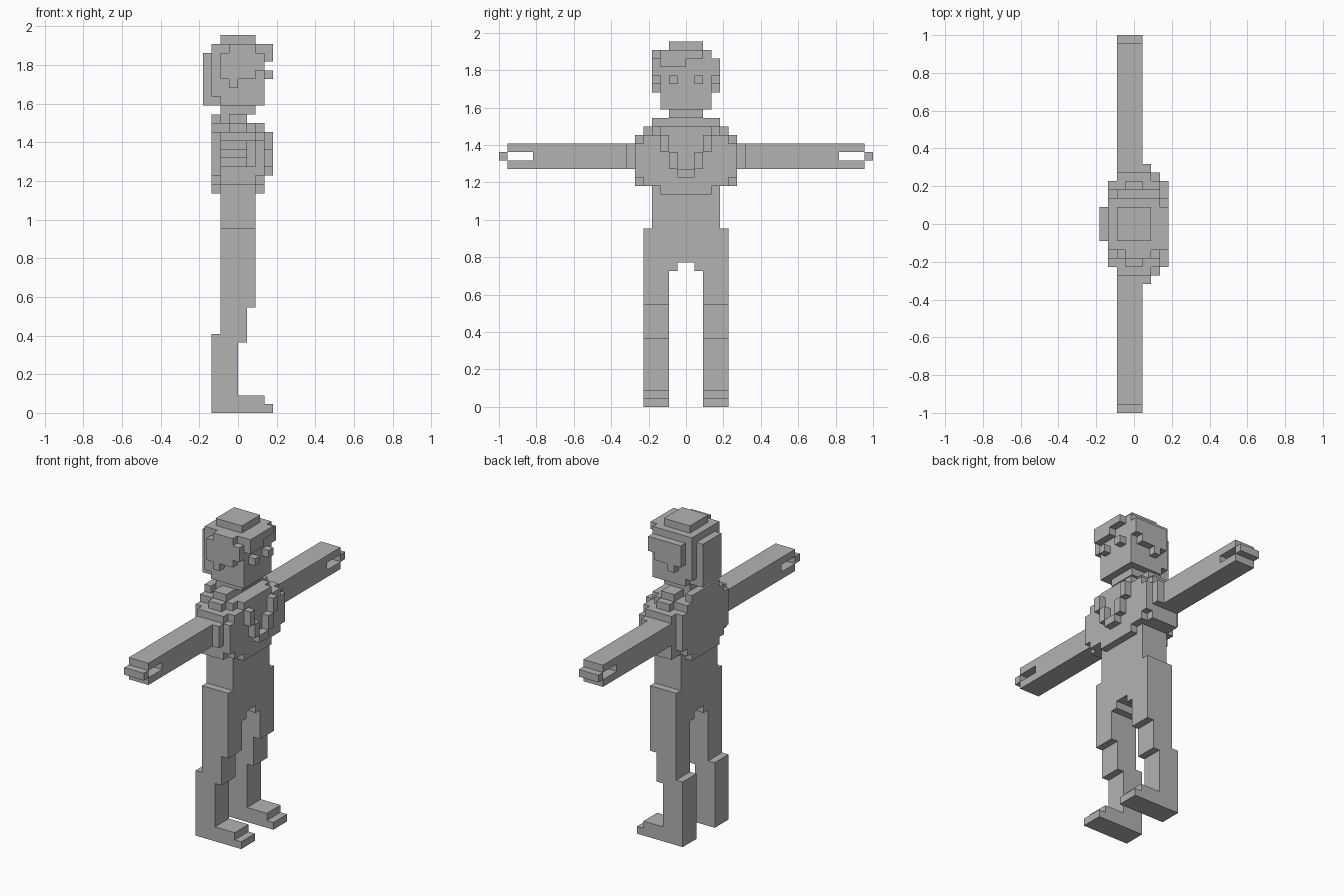
import bpy, bmesh

cube = bpy.data.objects.get("Cube")
if cube:
    bpy.data.objects.remove(cube, do_unlink=True)

U = 1 / 22  # size of one block

grey = bpy.data.materials.new("plain grey")
grey.use_nodes = True
GREY = (0.45, 0.45, 0.45, 1)
grey.diffuse_color = GREY
grey.node_tree.nodes["Principled BSDF"].inputs["Base Color"].default_value = GREY


def make(name, boxes, side=1):
    """Boxes are (x0, x1, y0, y1, z0, z1) in blocks; side -1 mirrors in y."""
    bm = bmesh.new()
    for x0, x1, y0, y1, z0, z1 in boxes:
        verts = bmesh.ops.create_cube(bm, size=1)["verts"]
        for v in verts:
            v.co.x = U * (x1 if v.co.x > 0 else x0)
            v.co.y = U * side * (y1 if v.co.y > 0 else y0)
            v.co.z = U * (z1 if v.co.z > 0 else z0)
    bmesh.ops.recalc_face_normals(bm, faces=bm.faces)
    mesh = bpy.data.meshes.new(name)
    bm.to_mesh(mesh)
    bm.free()
    mesh.materials.append(grey)
    obj = bpy.data.objects.new(name, mesh)
    bpy.context.collection.objects.link(obj)


def layer(x0, x1, rows):
    """Symmetric rows (half width, z0, z1) forming one upright layer."""
    return [(x0, x1, -w, w, z0, z1) for w, z0, z1 in rows]


for label, side in (("left", 1), ("right", -1)):
    # Leg with stepped shin and long foot
    make(label + "_leg", [(-2, 2, 2, 5, 12, 17), (-2, 1, 2, 5, 9, 12),
                          (-3, 1, 2, 5, 8, 9), (-3, 0, 2, 5, 2, 8)], side)
    make(label + "_foot", [(-3, 3, 2, 5, 1, 2), (-3, 4, 2, 5, 0, 1)], side)
    # Arm with slotted hand
    make(label + "_arm", [(-2, 1, 6, 18, 28, 31)], side)
    make(label + "_hand", [(-2, 1, 18, 21, 28, 29), (-2, 1, 18, 21, 30, 31),
                           (-2, 1, 21, 22, 29, 30)], side)
    # Shoulder strap and armpit block
    make(label + "_strap", [(-1, 1, 2, 4, 33, 34), (-1, 1, 4, 5, 32, 33),
                            (1, 2, 6, 7, 28, 31)], side)
    make(label + "_eye", [(3, 4, 1, 2, 38, 39)], side)
    # Hair at the side of the head with sideburn
    make(label + "_side_hair", [(-2, 2, 3, 4, 38, 41), (-1, 0, 3, 4, 37, 38),
                                (2, 3, 3, 4, 39, 41)], side)

# Hips and waist
make("hips", [(-2, 2, -5, 5, 17, 21), (-2, 2, -2, -1, 16, 17), (-2, 2, 1, 2, 16, 17)])
make("waist", [(-2, 2, -4, 4, 21, 25)])

# Torso in rounded layers
make("torso", layer(-2, 2, [(4, 25, 26), (6, 26, 32), (4, 32, 33)]))
make("chest", layer(2, 3, [(3, 25, 26), (5, 26, 27), (6, 27, 31), (5, 31, 32), (3, 32, 33)]))
make("back_plate", layer(-3, -2, [(3, 25, 26), (4, 26, 27), (5, 27, 32), (4, 32, 33), (3, 33, 34)]))

# Raised pointed collar on the chest, open in the middle
make("chest_collar", [(3, 4, -1, 1, 27, 28), (3, 4, -2, -1, 28, 30), (3, 4, 1, 2, 28, 30),
                      (3, 4, -3, -2, 30, 32), (3, 4, 2, 3, 30, 32)])

# Neck and head
make("neck", [(-2, 1, -2, 2, 33, 34), (-2, 2, -2, 2, 34, 35)])
make("head", [(-2, 3, -3, 3, 35, 42)])
make("back_hair", [(-3, -2, -3, 3, 36, 42), (-4, -2, -2, 2, 35, 41)])
make("crown", [(-2, 2, -2, 2, 42, 43)])
make("fringe", [(3, 4, -3, 2, 41, 42), (3, 4, -3, 0, 40, 41), (-1, 2, -4, -3, 41, 42)])
